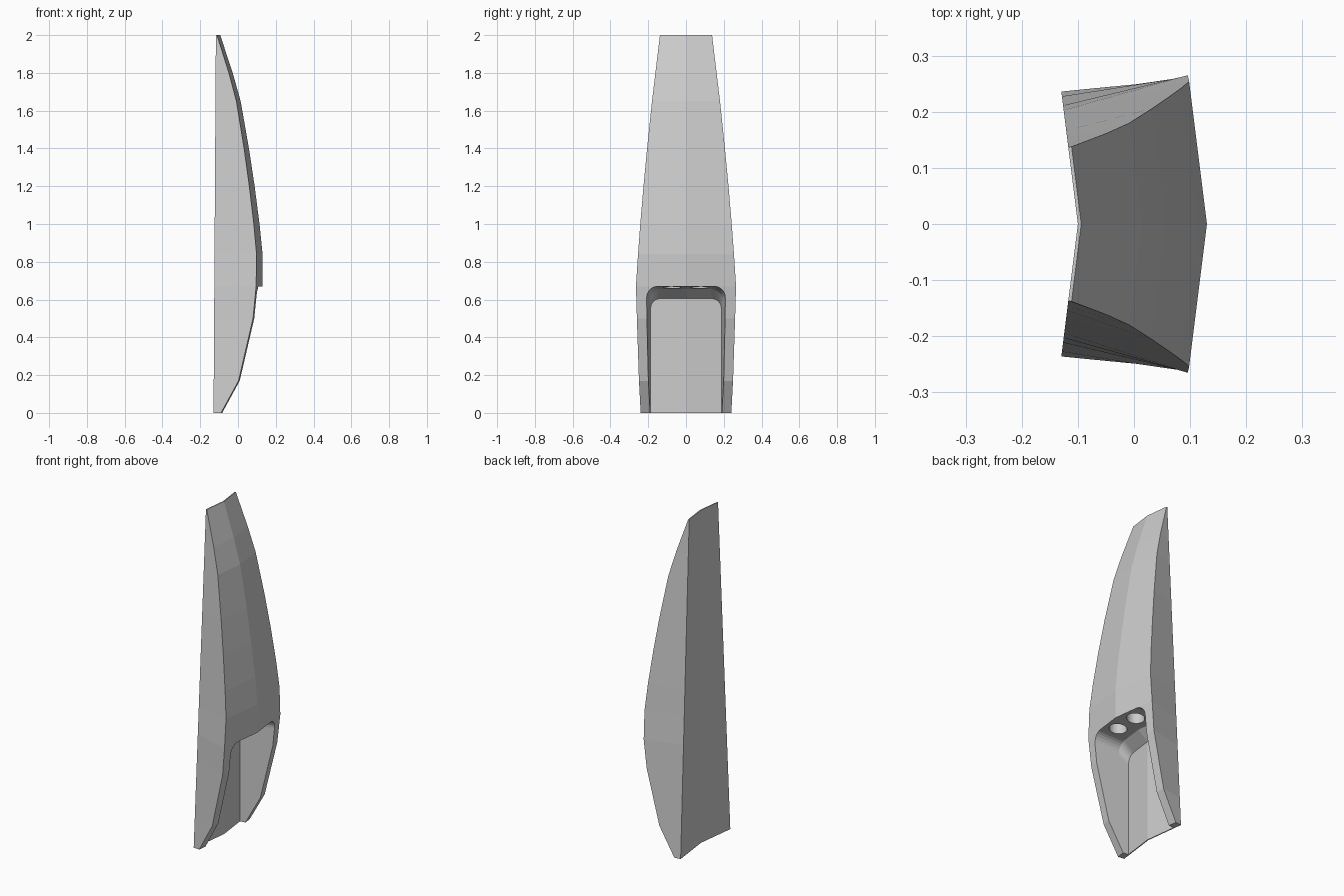
import bpy, bmesh, math

if "Cube" in bpy.data.objects:
    bpy.data.objects.remove(bpy.data.objects["Cube"])

SLOPE = 0.125  # chevron: x falls back this much per unit of |y|

grey = bpy.data.materials.new("plain grey")
grey.diffuse_color = (0.6, 0.6, 0.6, 1)
grey.use_nodes = True
grey.node_tree.nodes["Principled BSDF"].inputs["Base Color"].default_value = grey.diffuse_color


def loft(name, rings, split):
    """Skin closed rings; caps are split in two between point 0 and point `split`."""
    bm = bmesh.new()
    vs = [[bm.verts.new(p) for p in r] for r in rings]
    n = len(vs[0])
    for a, b in zip(vs, vs[1:]):
        for i in range(n):
            j = (i + 1) % n
            bm.faces.new((a[i], a[j], b[j], b[i]))
    for r in (vs[0], vs[-1]):
        bm.faces.new(r[:split + 1])
        bm.faces.new(r[split:] + r[:1])
    bmesh.ops.recalc_face_normals(bm, faces=bm.faces)
    me = bpy.data.meshes.new(name)
    bm.to_mesh(me)
    bm.free()
    me.materials.append(grey)
    ob = bpy.data.objects.new(name, me)
    bpy.context.collection.objects.link(ob)
    return ob


# Curved chevron body: height, front ridge x, front edge half width
profile = [(0, -0.06, 0.240), (0.17, 0.034, 0.249), (0.5, 0.112, 0.260),
           (0.67, 0.129, 0.265), (0.84, 0.130, 0.254), (1.0, 0.114, 0.242),
           (1.2, 0.088, 0.225), (1.4, 0.058, 0.206), (1.65, 0.014, 0.180),
           (1.8, -0.028, 0.162), (2.0, -0.094, 0.138)]
rings = []
for z, ridge, w in profile:
    bw = 0.236 - 0.0495 * z            # back edges taper in a straight line
    bx, fx = -0.10 - SLOPE * bw, ridge - SLOPE * w
    rings.append([(-0.10, 0, z), (bx, bw, z), (fx, w, z),
                  (ridge, 0, z), (fx, -w, z), (bx, -bw, z)])
body = loft("curved_body", rings, 3)


# Rounded arch cutter for the front recess: ridge x, half width, top, corner radius
def arch(x, w, top, r):
    half = [(w, -0.1)]
    for k in range(7):
        a = math.radians(15 * k)
        half.append((w - r + r * math.cos(a), top - r + r * math.sin(a)))
    pts = [(0, -0.1)] + half + [(0, top)] + [(-y, z) for y, z in reversed(half)]
    return [(x - SLOPE * abs(y), y, z) for y, z in pts]


recess = loft("recess_cutter", [arch(-0.094, 0.187, 0.605, 0.05),
                                arch(-0.03, 0.193, 0.655, 0.06),
                                arch(0.13, 0.209, 0.670, 0.06),
                                arch(0.20, 0.216, 0.677, 0.06)], 9)
cutters = [recess]

# Two round sockets in the recess ceiling
for side in (-1, 1):
    bpy.ops.mesh.primitive_cylinder_add(vertices=32, radius=0.048, depth=0.16,
                                        location=(0.05, side * 0.073, 0.68))
    socket = bpy.context.object
    socket.name = "socket_cutter"
    socket.data.materials.append(grey)
    cutters.append(socket)

for c in cutters:
    m = body.modifiers.new("cut", 'BOOLEAN')
    m.operation = 'DIFFERENCE'
    m.solver = 'EXACT'
    m.object = c
    c.hide_render = True
    c.hide_viewport = True
